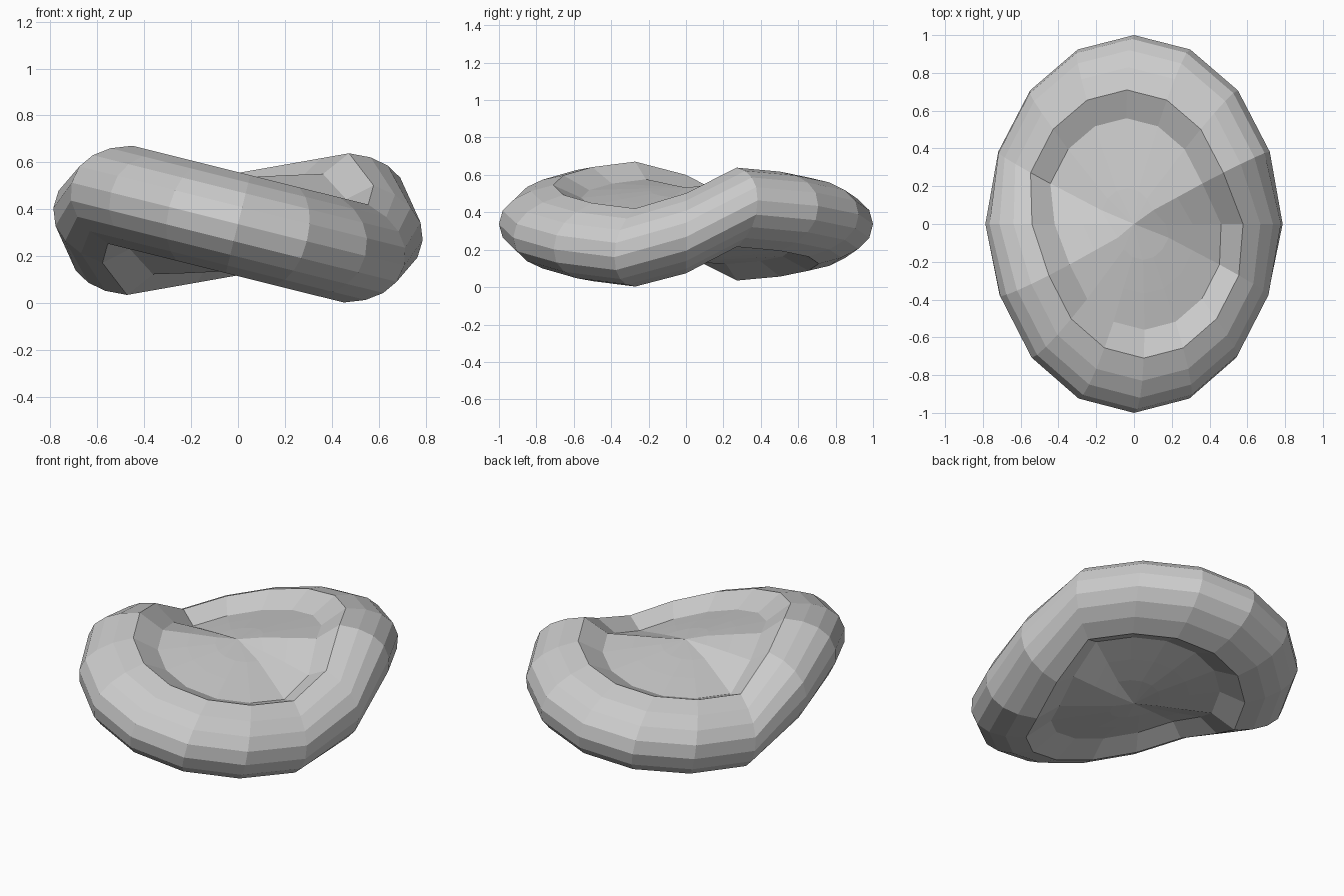
import bpy, bmesh, math

cube = bpy.data.objects.get("Cube")
if cube:
    bpy.data.objects.remove(cube, do_unlink=True)

SIDES = 16
WIDTH = 0.79       # x radius, the y radius is 1
MID = 0.337        # height of the middle plane

# Half profile from rim to centre: radius, height, sideways lean
RIM = [(0.98, 0.075, 1), (0.92, 0.135, 1), (0.83, 0.182, 1), (0.71, 0.215, 1)]
DISH = [(0.56, 0.145, 1.6), (0.37, 0.165, 1.3), (0.19, 0.182, 1.1)]
POLE = 0.195


def tilt(i):
    """Opposite tilt of the back and front halves, with a fold between."""
    side = math.sin(math.tau * i / SIDES)
    if side > 0.1:
        return math.radians(-10)
    return math.radians(14 if side < -0.1 else 5)


def ring(bm, radius, height, lean):
    verts = []
    for i in range(SIDES):
        a, t = math.tau * i / SIDES, tilt(i)
        x = radius * WIDTH * math.cos(a)
        verts.append(bm.verts.new((
            x * math.cos(t) + lean * height * math.sin(t),
            radius * math.sin(a),
            MID - x * math.sin(t) + height * math.cos(t))))
    return verts


def bridge(bm, lower, upper):
    for i in range(SIDES):
        j = (i + 1) % SIDES
        bm.faces.new((lower[i], lower[j], upper[j], upper[i]))


def cap(bm, loop, z):
    pole = bm.verts.new((0, 0, z))
    for i in range(SIDES):
        bm.faces.new((loop[i], loop[(i + 1) % SIDES], pole))


# Twisted disc: raised rim with a dished, slightly domed middle on both faces
bm = bmesh.new()
equator = ring(bm, 1, 0, 1)
for sign in (1, -1):
    last = equator
    for radius, height, lean in RIM + DISH:
        loop = ring(bm, radius, sign * height, lean)
        bridge(bm, last, loop)
        last = loop
    cap(bm, last, MID + sign * POLE)
bmesh.ops.recalc_face_normals(bm, faces=bm.faces)

mesh = bpy.data.meshes.new("twisted_disc")
bm.to_mesh(mesh)
bm.free()
disc = bpy.data.objects.new("twisted_disc", mesh)
bpy.context.collection.objects.link(disc)

# Plain grey
grey = bpy.data.materials.new("light_grey")
grey.use_nodes = True
colour = (0.6, 0.6, 0.6, 1)
grey.diffuse_color = colour
grey.node_tree.nodes["Principled BSDF"].inputs["Base Color"].default_value = colour
mesh.materials.append(grey)
